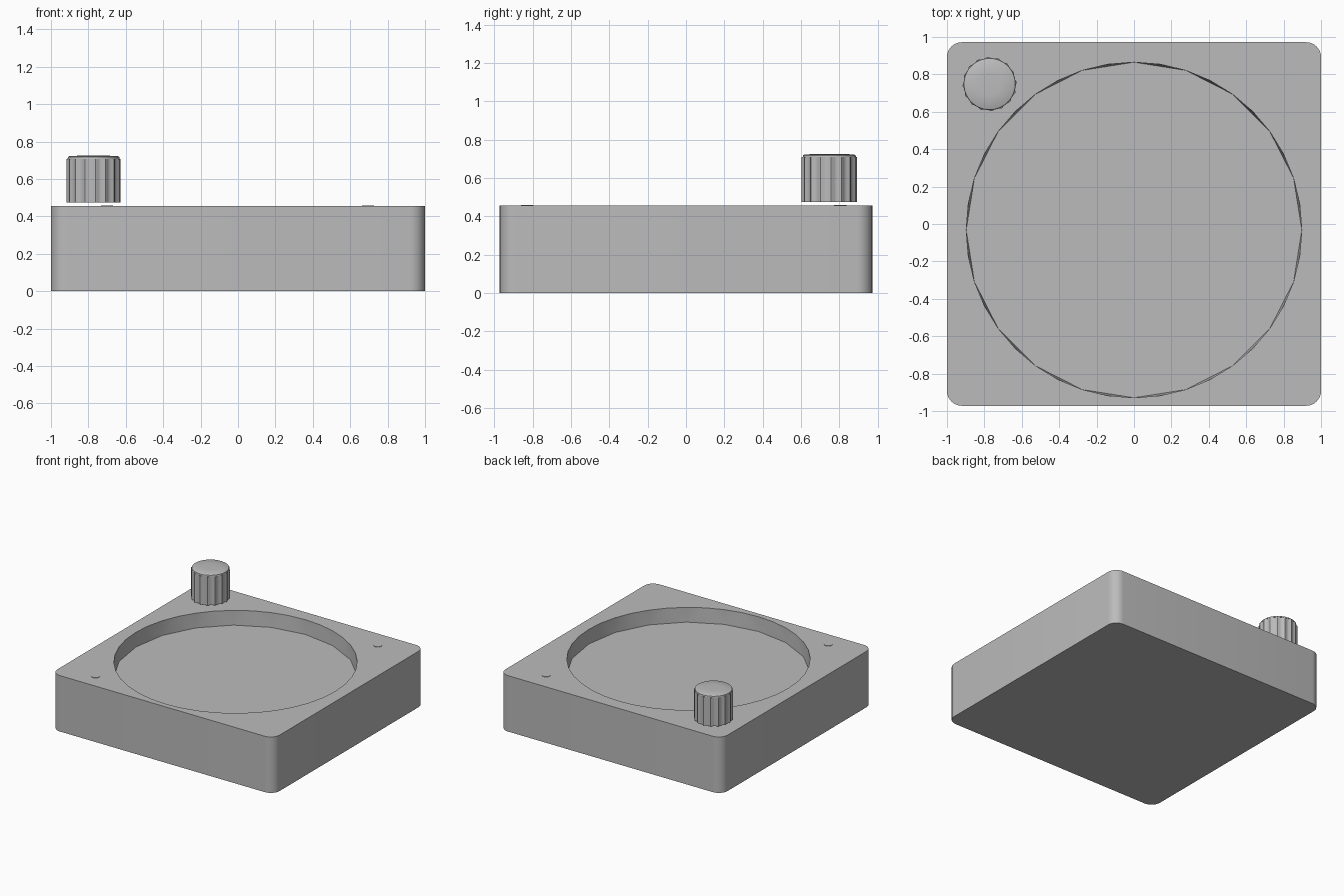
import bpy, bmesh
from math import sin, cos, pi, radians
from mathutils import Vector

default = bpy.data.objects.get("Cube")
if default:
    bpy.data.objects.remove(default, do_unlink=True)

grey = bpy.data.materials.new("plain grey")
grey.use_nodes = True
color = (0.5, 0.5, 0.5, 1)
grey.diffuse_color = color
grey.node_tree.nodes["Principled BSDF"].inputs["Base Color"].default_value = color


def finish(name, bm, angle=35):
    bmesh.ops.recalc_face_normals(bm, faces=bm.faces)
    mesh = bpy.data.meshes.new(name)
    bm.to_mesh(mesh)
    bm.free()
    mesh.materials.append(grey)
    obj = bpy.data.objects.new(name, mesh)
    bpy.context.collection.objects.link(obj)
    bpy.ops.object.select_all(action="DESELECT")
    bpy.context.view_layer.objects.active = obj
    obj.select_set(True)
    bpy.ops.object.shade_smooth_by_angle(angle=radians(angle))
    return obj


def ring(bm, count, radius, z, cx=0, cy=0):
    """Closed loop of vertices; radius may be a function of the index."""
    get = radius if callable(radius) else lambda i: radius
    return [bm.verts.new((cx + get(i) * cos(2 * pi * i / count),
                          cy + get(i) * sin(2 * pi * i / count), z))
            for i in range(count)]


def loop_edges(bm, loop):
    return [bm.edges.get((a, b)) or bm.edges.new((a, b))
            for a, b in zip(loop, loop[1:] + loop[:1])]


def skin(bm, low, high):
    n = len(low)
    for i in range(n):
        j = (i + 1) % n
        bm.faces.new((low[i], low[j], high[j], high[i]))


# Housing: rounded box with a shallow round recess in its top
TOP, FLOOR, HALF_X, HALF_Y, CORNER = 0.455, 0.335, 1.0, 0.972, 0.08
bm = bmesh.new()
outline = []
for quarter, (sx, sy) in enumerate([(1, 1), (-1, 1), (-1, -1), (1, -1)]):
    for step in range(9):
        a = (quarter + step / 8) * pi / 2
        outline.append((sx * (HALF_X - CORNER) + CORNER * cos(a),
                        sy * (HALF_Y - CORNER) + CORNER * sin(a)))
base = [bm.verts.new((x, y, 0)) for x, y in outline]
lid = [bm.verts.new((x, y, TOP)) for x, y in outline]
bm.faces.new(base)
skin(bm, base, lid)

# Recess: fine rim above, coarser polygon at the floor
SIDES, RADIUS, OFFSET = 20, 0.897, -0.032
rim = ring(bm, SIDES * 2, RADIUS, TOP, cy=OFFSET)
floor = ring(bm, SIDES, RADIUS, FLOOR, cy=OFFSET)
bmesh.ops.triangle_fill(bm, use_beauty=True, normal=Vector((0, 0, 1)),
                        edges=loop_edges(bm, lid) + loop_edges(bm, rim))
bm.faces.new(floor)
for i in range(SIDES):
    a, b = floor[i], floor[(i + 1) % SIDES]
    start, mid, end = rim[2 * i], rim[2 * i + 1], rim[(2 * i + 2) % len(rim)]
    bm.faces.new((a, start, mid))
    bm.faces.new((a, mid, b))
    bm.faces.new((b, mid, end))
finish("housing", bm)

# Ribbed knob hovering just above the rear right corner
KX, KY, RIBS, PER_RIB = -0.772, 0.748, 16, 6
count = RIBS * PER_RIB


def ribbed(i):
    return 0.136 + 0.009 * max(0, sin(2 * pi * i / PER_RIB + 0.5)) ** 0.5


bm = bmesh.new()
sections = [(0.475, ribbed), (0.708, ribbed), (0.708, 0.139),
            (0.718, 0.137), (0.722, 0.130), (0.726, 0.06)]
rings = [ring(bm, count, r, z, KX, KY) for z, r in sections]
for low, high in zip(rings, rings[1:]):
    skin(bm, low, high)
bm.faces.new(rings[0])
bm.faces.new(rings[-1])
finish("knob", bm)

# Small flush pins in two opposite corners
for name, x, y in [("rear_left_pin", 0.695, 0.805), ("front_right_pin", -0.7, -0.83)]:
    bm = bmesh.new()
    low, high = [ring(bm, 20, 0.032, z, x, y) for z in (TOP - 0.004, TOP + 0.003)]
    skin(bm, low, high)
    bm.faces.new(low)
    bm.faces.new(high)
    finish(name, bm)
